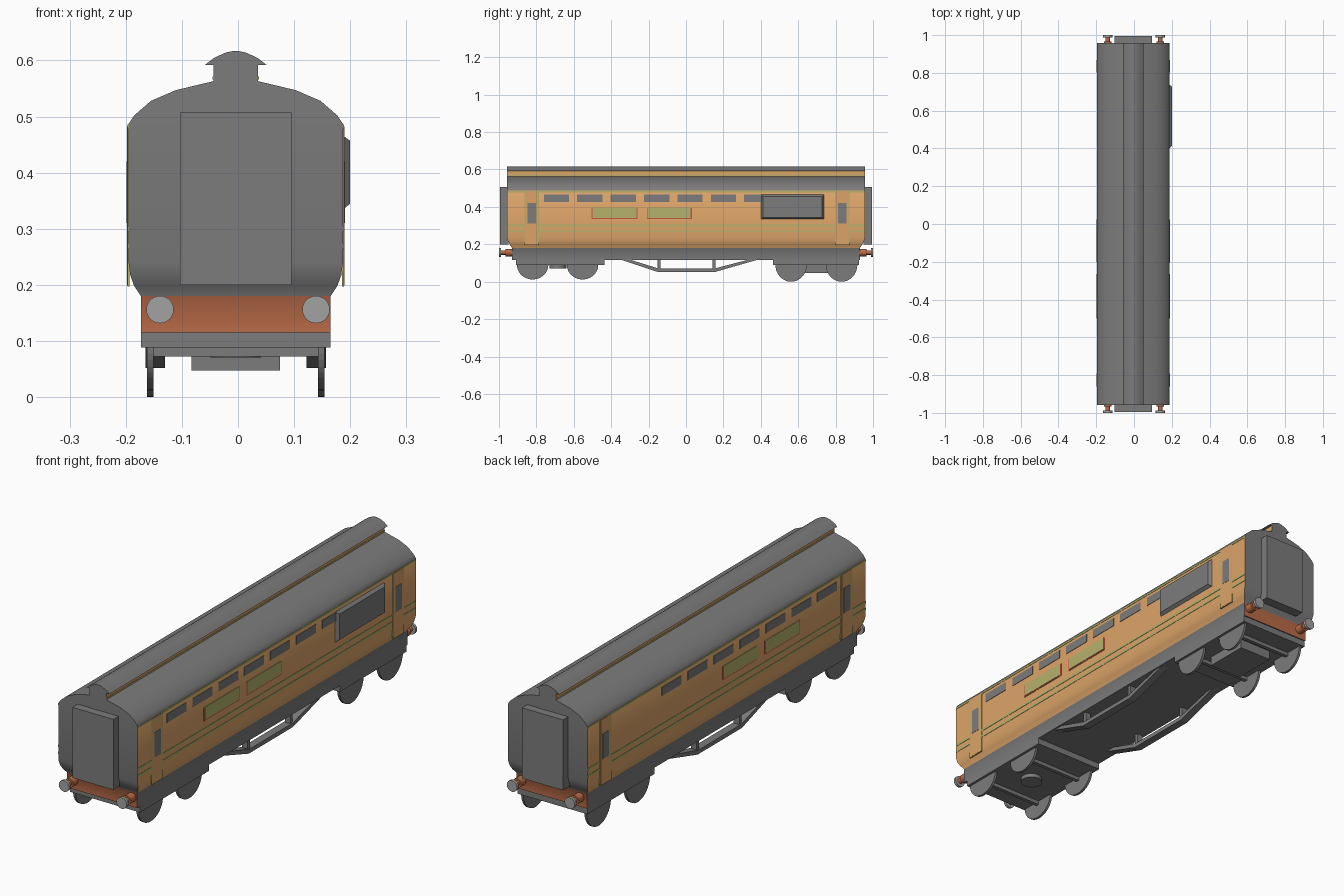
import bpy, bmesh, math
from mathutils import Matrix

if "Cube" in bpy.data.objects:
    bpy.data.objects.remove(bpy.data.objects["Cube"])

CX = -0.004      # centre line of the coach
W = 0.191        # half width of the body


def mat(name, r, g, b):
    m = bpy.data.materials.new(name)
    m.diffuse_color = (r, g, b, 1)
    m.use_nodes = True
    m.node_tree.nodes["Principled BSDF"].inputs["Base Color"].default_value = m.diffuse_color
    return m


GREY = mat("mid_grey", 0.2, 0.2, 0.2)
TAN = mat("varnished_tan", 0.72, 0.37, 0.14)
ORANGE = mat("beam_orange", 0.50, 0.15, 0.065)
OLIVE = mat("olive_yellow", 0.46, 0.44, 0.15)
RED = mat("red_edging", 0.60, 0.09, 0.05)
STEEL = mat("light_steel", 0.36, 0.36, 0.36)


def finish(name, bm, *mats, smooth=None):
    bmesh.ops.recalc_face_normals(bm, faces=bm.faces)
    me = bpy.data.meshes.new(name)
    bm.to_mesh(me)
    bm.free()
    for m in mats:
        me.materials.append(m)
    ob = bpy.data.objects.new(name, me)
    bpy.context.collection.objects.link(ob)
    if smooth:
        bpy.ops.object.select_all(action='DESELECT')
        ob.select_set(True)
        bpy.context.view_layer.objects.active = ob
        bpy.ops.object.shade_smooth_by_angle(angle=math.radians(smooth))
    return ob


def box(name, x, y, z, m):
    """Box from (min, max) pairs, x measured from the coach centre line."""
    bm = bmesh.new()
    bmesh.ops.create_cube(bm, size=1)
    for v in bm.verts:
        v.co = [(a + b) / 2 + c * (b - a)
                for c, (a, b) in zip(v.co, ((x[0] + CX, x[1] + CX), y, z))]
    return finish(name, bm, m)


def prism(name, pts, x0, x1, m):
    """Side-view outline (y, z) extruded across x."""
    bm = bmesh.new()
    f = bm.faces.new([bm.verts.new((x0 + CX, y, z)) for y, z in pts])
    r = bmesh.ops.extrude_face_region(bm, geom=[f])
    for v in r["geom"]:
        if isinstance(v, bmesh.types.BMVert):
            v.co.x = x1 + CX
    return finish(name, bm, m)


def cyl(name, r, x, y, z, depth, axis, m, n=24):
    bm = bmesh.new()
    rot = Matrix.Rotation(math.pi / 2, 4, 'X') if axis == 'Y' else Matrix()
    bmesh.ops.create_cone(bm, cap_ends=True, segments=n, radius1=r, radius2=r,
                          depth=depth, matrix=Matrix.Translation((x, y, z)) @ rot)
    return finish(name, bm, m, smooth=40)


# Body, roof and clerestory: half section rows (half width, height, half length)
ROWS = [(0.169, 0.115, 0.93), (0.169, 0.18, 0.93), (0.181, 0.198, 0.942),
        (0.188, 0.217, 0.952), (W, 0.24, 0.958), (W, 0.487, 0.958),
        (0.181, 0.502, 0.958), (0.151, 0.528, 0.958), (0.107, 0.547, 0.958),
        (0.040, 0.563, 0.958), (0.040, 0.592, 0.958), (0.055, 0.592, 0.958),
        (0.038, 0.605, 0.958), (0.018, 0.614, 0.958), (0.004, 0.617, 0.958)]
bm = bmesh.new()
rows = [[bm.verts.new((CX + sx * x, sy * y, z)) for sx, sy in
         ((-1, -1), (1, -1), (1, 1), (-1, 1))] for x, z, y in ROWS]
bm.faces.new(rows[0])
bm.faces.new(rows[-1])
for a, b in zip(rows, rows[1:]):
    for i in range(4):
        j = (i + 1) % 4
        bm.faces.new((a[i], a[j], b[j], b[i]))
bmesh.ops.recalc_face_normals(bm, faces=bm.faces)
for f in bm.faces:
    z = f.calc_center_median().z
    if abs(f.normal.x) > 0.7 and (0.18 < z < 0.488 or 0.565 < z < 0.592):
        f.material_index = 1          # tan sides
    elif abs(f.normal.y) > 0.9 and z < 0.18:
        f.material_index = 2          # orange buffer beams
finish("coach_body", bm, GREY, TAN, ORANGE, smooth=35)


def plate(name, s, y, z, t, m):
    """Thin plate on the side s of the body."""
    box(name, sorted((s * (W - 0.002), s * (W + t))), y, z, m)


for s, side in ((1, "right"), (-1, "left")):
    # Lining stripes
    for k, (z0, z1) in enumerate(((0.478, 0.486), (0.295, 0.305), (0.265, 0.275))):
        plate(f"{side}_stripe_{k}", s, (-0.957, 0.957), (z0, z1), 0.0015, OLIVE)
    box(f"{side}_clerestory_stripe", sorted((s * 0.039, s * 0.0415)),
        (-0.957, 0.957), (0.566, 0.571), OLIVE)
    # Row of upper windows
    for k in range(7):
        y = -0.76 + 0.1785 * k
        plate(f"{side}_window_{k}", s, (y, y + 0.135), (0.427, 0.465), 0.002, GREY)
    # Side boards with red edging
    for k, (y0, y1) in enumerate(((-0.50, -0.265), (-0.205, 0.025))):
        plate(f"{side}_board_edge_{k}", s, (y0 - 0.004, y1 + 0.007), (0.336, 0.394), 0.0015, RED)
        plate(f"{side}_board_{k}", s, (y0, y1), (0.341, 0.396), 0.003, OLIVE)
    # Doors with windows
    for k, y in enumerate((-0.825, 0.835)):
        plate(f"{side}_door_frame_{k}", s, (y - 0.039, y + 0.039), (0.197, 0.485), 0.002, OLIVE)
        plate(f"{side}_door_{k}", s, (y - 0.034, y + 0.034), (0.199, 0.482), 0.003, TAN)
        plate(f"{side}_door_window_{k}", s, (y - 0.022, y + 0.022), (0.31, 0.42), 0.004, GREY)
    # Truss under the middle of the coach
    prism(f"{side}_truss_rod",
          [(-0.35, 0.118), (-0.15, 0.052), (0.155, 0.052), (0.385, 0.118),
           (0.335, 0.118), (0.15, 0.070), (-0.145, 0.070), (-0.30, 0.118)],
          s * 0.126, s * 0.161, GREY)
    for k, y in enumerate((-0.145, 0.15)):
        box(f"{side}_truss_post_{k}", sorted((s * 0.130, s * 0.157)),
            (y - 0.008, y + 0.008), (0.06, 0.118), GREY)

# Large bay window, right side only, with sloping edges
bay = box("bay_window", (W - 0.002, 0.204), (0.40, 0.74), (0.333, 0.468), GREY)
for v in bay.data.vertices:
    if v.co.x > 0.195:
        v.co.y = 0.57 + (v.co.y - 0.57) * 0.93
        v.co.z = 0.40 + (v.co.z - 0.40) * 0.83

# Ends: gangway connections and buffers
for s, end in ((-1, "front"), (1, "rear")):
    box(f"{end}_gangway", (-0.099, 0.099), sorted((s * 0.95, s * 0.994)), (0.2, 0.507), GREY)
    for x in (-0.139, 0.139):
        cyl(f"{end}_buffer_shank", 0.020, x, s * 0.945, 0.156, 0.04, 'Y', ORANGE)
        cyl(f"{end}_buffer_ram", 0.012, x, s * 0.975, 0.156, 0.04, 'Y', ORANGE)
        cyl(f"{end}_buffer_head", 0.0245, x, s * 0.994, 0.156, 0.012, 'Y', STEEL)

# Bogies: frame, half-disc wheels and axles
for name, y0, y1, axles, r in (("front", -0.91, -0.437, (-0.82, -0.553), 0.078),
                               ("rear", 0.465, 0.925, (0.562, 0.832), 0.09)):
    box(f"{name}_bogie_frame", (-0.169, 0.169), (y0, y1), (0.088, 0.122), GREY)
    for y in axles:
        box(f"{name}_axle", (-0.15, 0.15), (y - 0.008, y + 0.008), (0.072, 0.09), GREY)
        arc = [(y + 0.084 * math.cos(math.pi * i / 20),
                0.09 - r * math.sin(math.pi * i / 20)) for i in range(21)]
        for s in (-1, 1):
            prism(f"{name}_wheel", arc, s * 0.147, s * 0.158, GREY)
cyl("front_bogie_pivot", 0.045, CX, -0.685, 0.081, 0.02, 'Z', GREY)
box("rear_bogie_box", (-0.079, 0.079), (0.60, 0.80), (0.047, 0.09), GREY)
